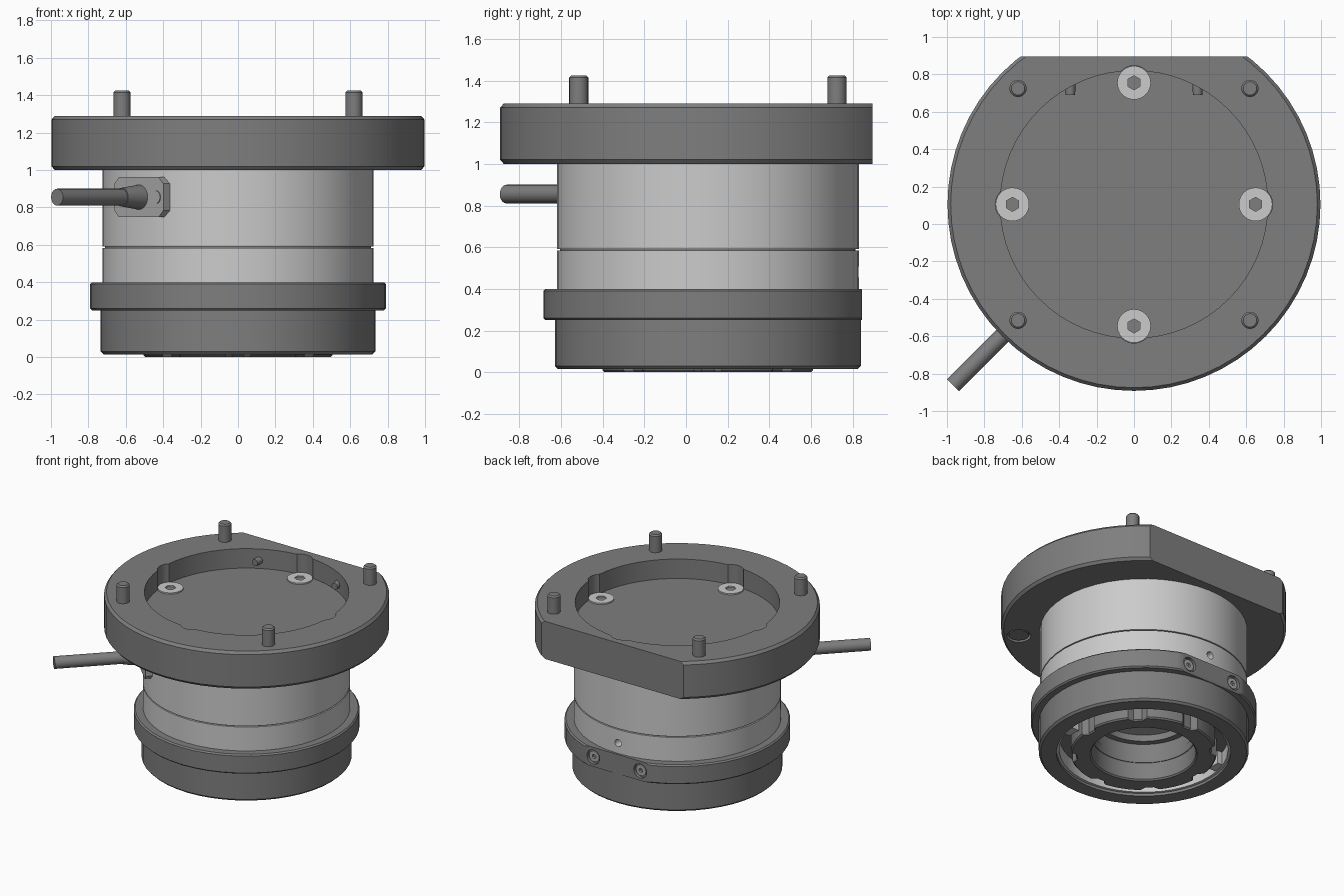
import bpy, bmesh
from math import sin, cos, pi, radians
from mathutils import Vector

if "Cube" in bpy.data.objects:
    bpy.data.objects.remove(bpy.data.objects["Cube"])

AXIS_Y = 0.105
SEGS = 48


def material(name, value):
    m = bpy.data.materials.new(name)
    m.use_nodes = True
    m.diffuse_color = (value, value, value, 1)
    m.node_tree.nodes["Principled BSDF"].inputs["Base Color"].default_value = (value, value, value, 1)
    return m


DARK = material("dark grey metal", 0.21)
LIGHT = material("silver metal", 0.6)
MID = material("grey plate", 0.4)
parts = []


def add_mesh(name, bm, mat):
    bmesh.ops.recalc_face_normals(bm, faces=bm.faces)
    me = bpy.data.meshes.new(name)
    bm.to_mesh(me)
    bm.free()
    ob = bpy.data.objects.new(name, me)
    bpy.context.collection.objects.link(ob)
    me.materials.append(mat)
    parts.append(ob)
    return ob


def lathe(name, profile, mat, closed=False, segs=SEGS, shape=None):
    """Revolve (radius, z) points about the main axis; open ends are capped."""
    bm = bmesh.new()
    rings = []
    for r, z in profile:
        ring = []
        for i in range(segs):
            a = 2 * pi * i / segs
            k = r * (shape(a) if shape and r > 0.45 else 1)
            ring.append(bm.verts.new((k * cos(a), AXIS_Y + k * sin(a), z)))
        rings.append(ring)
    pairs = list(zip(rings, rings[1:]))
    if closed:
        pairs.append((rings[-1], rings[0]))
    else:
        bm.faces.new(rings[0])
        bm.faces.new(rings[-1])
    for p, q in pairs:
        for i in range(segs):
            j = (i + 1) % segs
            bm.faces.new((p[i], p[j], q[j], q[i]))
    return add_mesh(name, bm, mat)


def rod(name, start, end, r, mat, r2=None, segs=20, bevel=0):
    """Cylinder or cone between two points."""
    start, end = Vector(start), Vector(end)
    d = end - start
    bm = bmesh.new()
    bmesh.ops.create_cone(bm, cap_ends=True, segments=segs, radius1=r,
                          radius2=r if r2 is None else r2, depth=d.length)
    if bevel:
        top = [e for e in bm.edges if all(v.co.z > 0 for v in e.verts)]
        bmesh.ops.bevel(bm, geom=top, offset=bevel, segments=1, affect='EDGES')
    rot = d.to_track_quat('Z', 'Y').to_matrix()
    for v in bm.verts:
        v.co = rot @ v.co + (start + end) / 2
    return add_mesh(name, bm, mat)


def box(name, lo, hi, mat):
    bm = bmesh.new()
    bmesh.ops.create_cube(bm, size=1)
    for v in bm.verts:
        v.co = [lo[i] + (v.co[i] + 0.5) * (hi[i] - lo[i]) for i in range(3)]
    return add_mesh(name, bm, mat)


def cut(ob, cutter):
    """Subtract the cutter and delete it."""
    mod = ob.modifiers.new("cut", 'BOOLEAN')
    mod.operation, mod.solver, mod.object = 'DIFFERENCE', 'EXACT', cutter
    bpy.context.view_layer.objects.active = ob
    bpy.ops.object.modifier_apply(modifier=mod.name)
    parts.remove(cutter)
    bpy.data.objects.remove(cutter)


def socket_screw(name, base, head, r, mat):
    """Screw head with a hexagonal socket in its outer end."""
    base, head = Vector(base), Vector(head)
    n = (head - base).normalized()
    ob = rod(name, base, head, r, mat, segs=24)
    cut(ob, rod("cutter", head - n * 0.02, head + n * 0.02, r * 0.42, mat, segs=6))


# Top flange with a round recess and one flat side
flange = lathe("flange", [(0.715, 1.0), (0.98, 1.0), (0.997, 1.02), (0.997, 1.27),
                          (0.98, 1.29), (0.715, 1.29)], DARK, closed=True, segs=64)
cut(flange, box("cutter", (-2, 0.895, 0.9), (2, 2, 1.4), DARK))
lathe("recess_floor", [(0.718, 0.99), (0.718, 1.14)], DARK, segs=64)

# Screws around the recess, each in a scallop of the wall
for i in range(4):
    x, y = 0.65 * cos(i * pi / 2), AXIS_Y + 0.65 * sin(i * pi / 2)
    cut(flange, rod("cutter", (x, y, 1.12), (x, y, 1.4), 0.092, DARK, segs=24))
    socket_screw("recess_screw", (x, y, 1.1), (x, y, 1.15), 0.09, LIGHT)

# Locating pins above, with counterbored screws underneath
for x in (-0.62, 0.62):
    for y in (0.725, -0.515):
        rod("pin", (x, y, 1.25), (x, y, 1.425), 0.046, DARK, bevel=0.01)
        cut(flange, rod("cutter", (x, y, 0.9), (x, y, 1.03), 0.085, DARK, segs=24))
        socket_screw("pin_screw", (x, y, 1.06), (x, y, 1.005), 0.07, DARK)

# Set screws through the flat side
for x in (-0.34, 0.34):
    cut(flange, rod("cutter", (x, 0.6, 1.2), (x, 1.0, 1.2), 0.036, DARK))
    rod("flat_set_screw", (x, 0.86, 1.2), (x, 0.69, 1.2), 0.035, DARK, r2=0.025)

# Silver body, narrow gap and lower silver ring
lathe("body", [(0.725, 0.592), (0.725, 1.005)], LIGHT)
lathe("body_gap", [(0.71, 0.57), (0.71, 0.6)], DARK)
ring = lathe("silver_ring", [(0.725, 0.38), (0.725, 0.584)], LIGHT)
cut(ring, rod("cutter", (0, 0.76, 0.48), (0, 1.0, 0.48), 0.028, LIGHT))

# Clamp collar with a flat and two screws at the back
collar = lathe("collar", [(0.6, 0.25), (0.78, 0.25), (0.79, 0.26), (0.79, 0.39),
                          (0.78, 0.4), (0.6, 0.4)], DARK, closed=True)
cut(collar, box("cutter", (-1, 0.845, 0.2), (1, 1.2, 0.5), DARK))
for x in (-0.2, 0.2):
    cut(collar, rod("cutter", (x, 0.82, 0.325), (x, 1.0, 0.325), 0.055, DARK))
    socket_screw("collar_screw", (x, 0.78, 0.325), (x, 0.835, 0.325), 0.042, MID)

# Lower housing, open underneath, with a silver liner
lathe("lower_housing", [(0.61, 0.015), (0.72, 0.015), (0.735, 0.03), (0.735, 0.27),
                        (0.61, 0.27)], DARK, closed=True)
lathe("silver_liner", [(0.59, 0.035), (0.615, 0.035), (0.615, 0.2), (0.59, 0.2)], LIGHT, closed=True)
lathe("groove_floor", [(0.36, 0.14), (0.62, 0.14), (0.62, 0.2), (0.36, 0.2)], DARK, closed=True)


# Notched ring nut around the bore
def notches(a):
    return 0.93 if cos(8 * a) > 0.6 else 1.0


lathe("ring_nut", [(0.365, 0.01), (0.375, 0), (0.5, 0), (0.51, 0.01), (0.51, 0.15),
                   (0.365, 0.15)], DARK, closed=True, segs=96, shape=notches)
lathe("bore_wall", [(0.365, 0.14), (0.4, 0.14), (0.4, 0.36), (0.32, 0.36), (0.32, 0.29),
                    (0.365, 0.29)], DARK, closed=True)
lathe("bore_window", [(0.33, 0.34), (0.33, 0.37)], MID)

# Small keys in the groove beside the nut
for a in (radians(-14), radians(166)):
    c = Vector((0.57 * cos(a), AXIS_Y + 0.57 * sin(a), 0))
    box("groove_key", c + Vector((-0.035, -0.05, 0.04)), c + Vector((0.035, 0.05, 0.16)), LIGHT)

# Cable outlet: plate, strain relief and cable, pointing diagonally outward
OUT = Vector((-1, -1, 0)).normalized()
SIDE = Vector((1, -1, 0)).normalized()
UP = Vector((0, 0, 1))
ORIGIN = Vector((0, AXIS_Y, 0.855))
bm = bmesh.new()
W, H, C = 0.185, 0.107, 0.035
outline = [(W - C, H), (W, H - C), (W, C - H), (W - C, -H),
           (C - W, -H), (-W, C - H), (-W, H - C), (C - W, H)]
verts = [bm.verts.new(ORIGIN + OUT * 0.66 + SIDE * s + UP * t) for s, t in outline]
face = bm.faces.new(verts)
out = bmesh.ops.extrude_face_region(bm, geom=[face])
bmesh.ops.translate(bm, vec=OUT * 0.09, verts=[g for g in out["geom"] if isinstance(g, bmesh.types.BMVert)])
add_mesh("outlet_plate", bm, MID)
for s in (-0.13, 0.13):
    p = ORIGIN + OUT * 0.73 + SIDE * s
    socket_screw("outlet_screw", p, p + OUT * 0.025, 0.035, MID)
rod("strain_relief", ORIGIN + OUT * 0.74, ORIGIN + OUT * 0.88, 0.068, DARK, r2=0.05)
rod("cable", ORIGIN + OUT * 0.7, ORIGIN + OUT * 1.368, 0.045, DARK)

# Smooth round surfaces, keep edges crisp
bpy.ops.object.select_all(action='DESELECT')
for ob in parts:
    ob.select_set(True)
bpy.context.view_layer.objects.active = parts[0]
bpy.ops.object.shade_smooth_by_angle(angle=radians(32))
